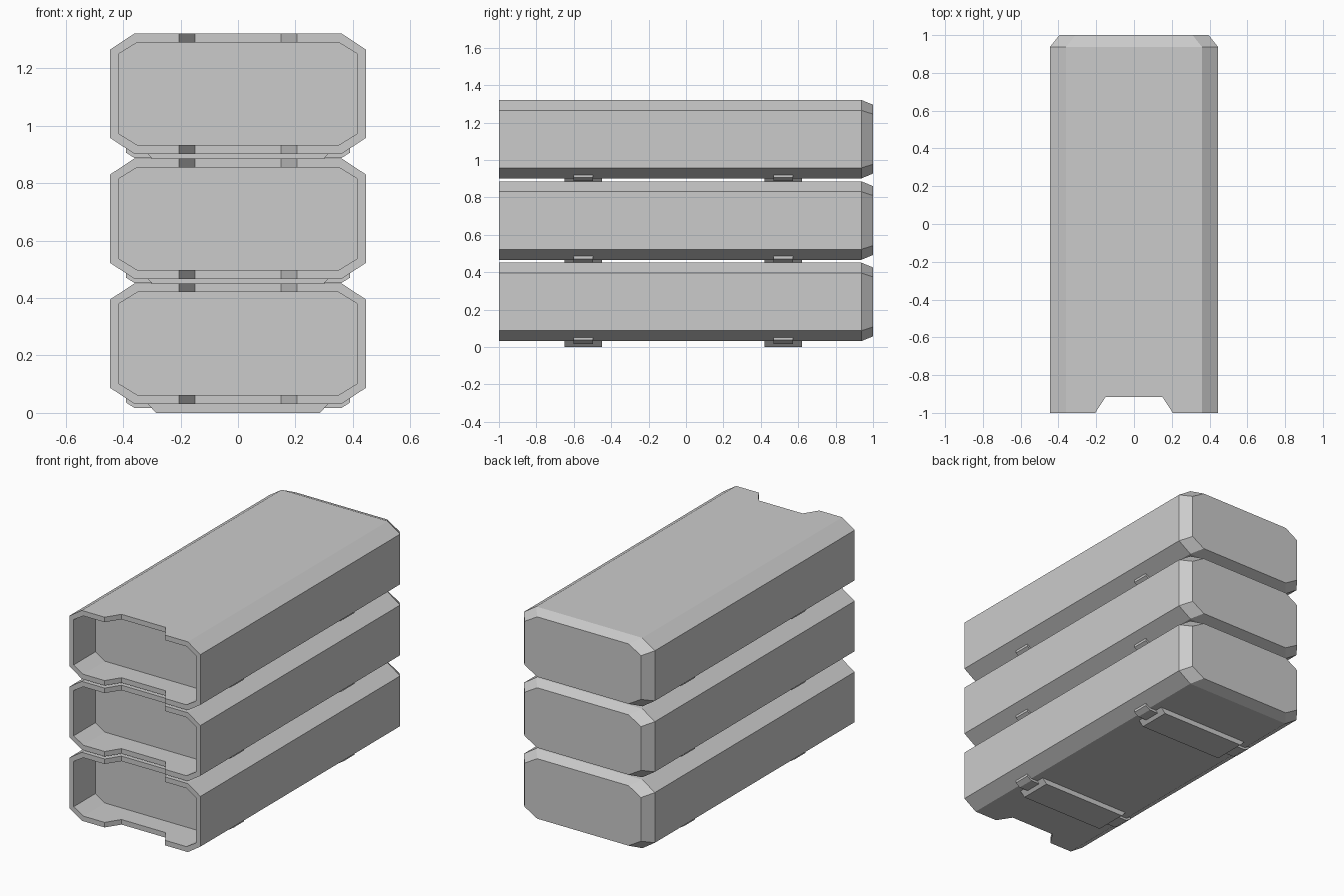
import bpy, bmesh

if "Cube" in bpy.data.objects:
    bpy.data.objects.remove(bpy.data.objects["Cube"])

STEP = 0.435   # vertical spacing of the stacked boxes


def make_object(name, bm):
    bmesh.ops.recalc_face_normals(bm, faces=bm.faces)
    mesh = bpy.data.meshes.new(name)
    bm.to_mesh(mesh)
    bm.free()
    obj = bpy.data.objects.new(name, mesh)
    bpy.context.collection.objects.link(obj)
    return obj


def octagon(hx, hz, cx, cz, zc):
    return [(sx * x, zc + sz * z) for sx, sz, x, z in (
        (1, -1, hx, hz - cz), (1, 1, hx, hz - cz), (1, 1, hx - cx, hz),
        (-1, 1, hx - cx, hz), (-1, 1, hx, hz - cz), (-1, -1, hx, hz - cz),
        (-1, -1, hx - cx, hz), (1, -1, hx - cx, hz))]


def loft(name, sections):
    """Skin a list of (profile, y) sections and cap both ends."""
    bm = bmesh.new()
    rings = [[bm.verts.new((x, y, z)) for x, z in pts] for pts, y in sections]
    n = len(rings[0])
    for a, b in zip(rings, rings[1:]):
        for i in range(n):
            j = (i + 1) % n
            bm.faces.new((a[i], a[j], b[j], b[i]))
    bm.faces.new(rings[0])
    bm.faces.new(rings[-1])
    return make_object(name, bm)


def extrude(name, pts, y0, y1):
    return loft(name, [(pts, y0), (pts, y1)])


# Cutter for the finger notch at the front lip
bm = bmesh.new()
rows = [[bm.verts.new((x, y, z)) for x, y in
         ((-0.225, -1.03), (0.225, -1.03), (0.15, -0.915), (-0.15, -0.915))]
        for z in (-0.2, 1.6)]
for i in range(4):
    j = (i + 1) % 4
    bm.faces.new((rows[0][i], rows[0][j], rows[1][j], rows[1][i]))
bm.faces.new(rows[0])
bm.faces.new(rows[1])
cutter = make_object("notch_cutter", bm)
cutter.hide_render = True
cutter.display_type = 'WIRE'

for k in range(3):
    z = k * STEP
    zc = z + 0.241
    outer = octagon(0.445, 0.21, 0.085, 0.056, zc)
    inner = octagon(0.415, 0.179, 0.065, 0.04, zc)
    back = octagon(0.395, 0.184, 0.085, 0.05, zc)

    # Box: shallow front recess, bevelled back end
    box = loft(f"box_{k}", [(inner, -0.79), (inner, -1), (outer, -1),
                            (outer, 0.937), (back, 1)])
    mod = box.modifiers.new("notch", 'BOOLEAN')
    mod.operation = 'DIFFERENCE'
    mod.solver = 'EXACT'
    mod.object = cutter

    for f, y in enumerate((-0.55, 0.52)):
        # Mounting plate under the box
        plate = [(-0.285, z), (0.285, z), (0.315, z + 0.032), (-0.315, z + 0.032)]
        extrude(f"plate_{k}_{f}", plate, y - 0.1, y + 0.1)
        # Clip at each end, wrapping the lower bevel
        for s in (-1, 1):
            clip = [(s * x, z + h) for x, h in (
                (0.295, 0.017), (0.36, 0.017), (0.39, 0.036),
                (0.39, 0.052), (0.36, 0.033), (0.295, 0.033))]
            extrude(f"clip_{k}_{f}_{'left' if s < 0 else 'right'}",
                    clip, y - 0.052, y + 0.052)
